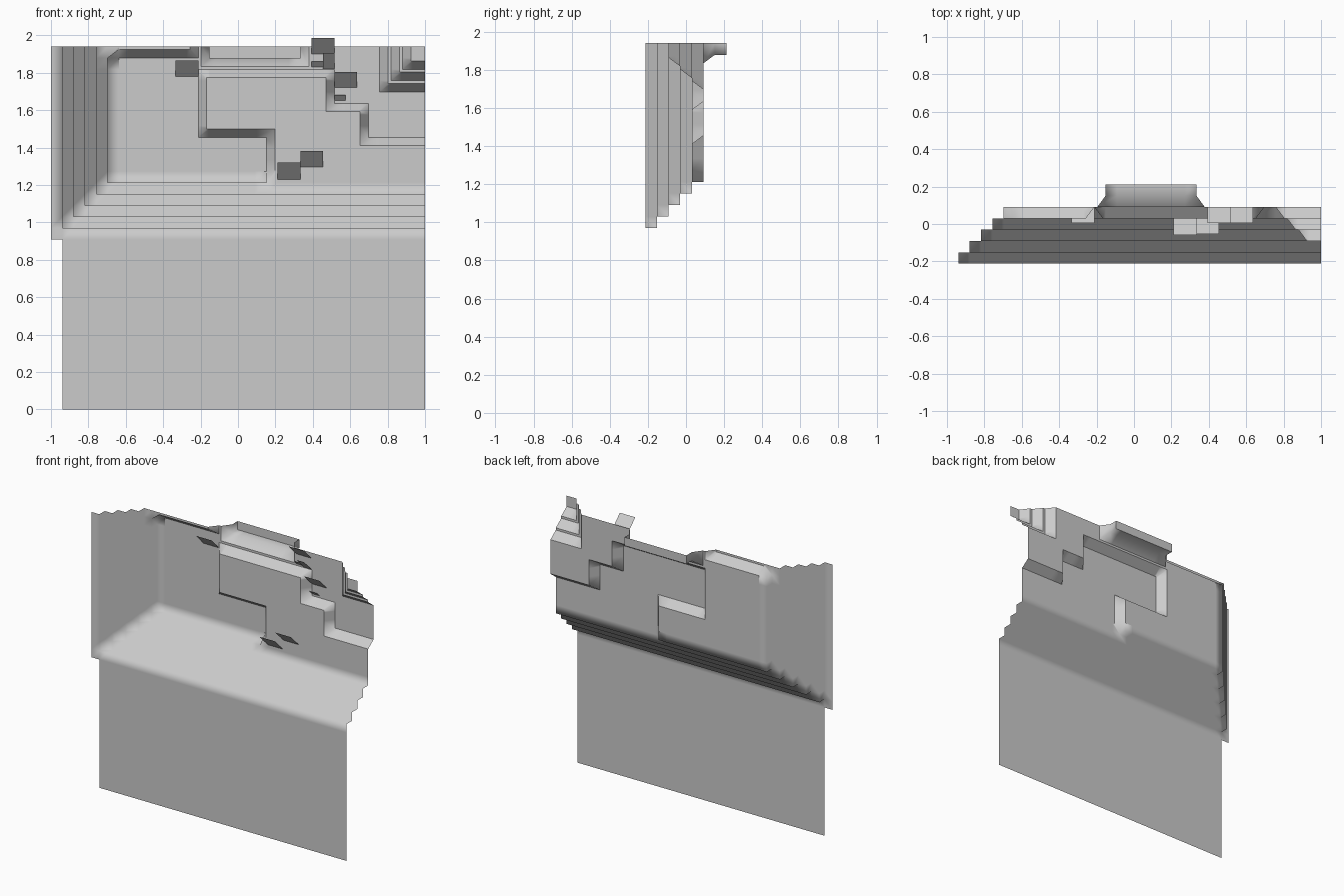
import bpy, bmesh

if "Cube" in bpy.data.objects:
    bpy.data.objects.remove(bpy.data.objects["Cube"])

C = 2 / 33                      # size of one relief cell
NX, NZ = 33, 32
BEVEL = 0.045                   # how far cliff edges lean back

stone = bpy.data.materials.new("stone grey")
stone.diffuse_color = (0.6, 0.6, 0.6, 1)
stone.use_nodes = True
stone.node_tree.nodes["Principled BSDF"].inputs["Base Color"].default_value = stone.diffuse_color


def level(i, j):
    """Depth step of a cell: 0 is nearest the front, 7 is furthest back."""
    i, j = min(max(i, 0), NX - 1), min(max(j, 0), NZ - 1)
    d = max(0, min(i, j - 15, 5))                       # stairs at left and bottom
    plateau = ((13 <= i < 25 and 24 <= j < 30) or (19 <= i and 20 <= j < 24)
               or (25 <= i < 28 and 24 <= j < 27))
    if plateau or (5 <= i < 13 and j == 31):            # raised plateau, top left ledge
        d = min(d, 4)
    for k in range(3):                                  # stepped overhang, top right
        if i >= 29 + k and j >= 28 + k:
            d = min(d, 4 - k)
    if 14 <= i < 22 and j == 31:                        # niche in the top edge
        d = 7
    return d


def sign(v):
    return (v > 0) - (v < 0)


bm = bmesh.new()
cache = {}


def vert(i, j, d):
    """Grid corner at a depth; cliff tops lean away from the deeper cells."""
    if (i, j, d) not in cache:
        sx = sz = 0
        if i >= 6 and j >= 21:
            around = [(a, b, level(i + (a - 1) // 2, j + (b - 1) // 2))
                      for a in (-1, 1) for b in (-1, 1)]
            if any(l == d for _, _, l in around):
                sx = -sign(sum(a for a, _, l in around if l > d))
                sz = -sign(sum(b for _, b, l in around if l > d))
        x = -1 + i * C + sx * BEVEL * (i < NX)
        z = j * C + sz * BEVEL * (j < NZ)
        cache[i, j, d] = bm.verts.new((x, (d - 3.5) * C, z))
    return cache[i, j, d]


def quad(smooth, *corners):
    f = bm.faces.new([vert(*c) for c in corners])
    f.smooth = smooth


def exists(i, j):
    return 0 <= i < NX and 0 <= j < NZ and not (i == 0 and j < 15)


for i in range(NX):
    for j in range(NZ):
        if not exists(i, j):
            continue
        b = level(i, j)
        # front face of the cell
        stair = 15 <= j <= 20 or (i <= 5 and j >= 15)
        quad(stair, (i, j, b), (i + 1, j, b), (i + 1, j + 1, b), (i, j + 1, b))
        # treads to the cell below
        if exists(i, j - 1):
            a = level(i, j - 1)
            for k in range(min(a, b), max(a, b)):
                p, q = (k + 1, k) if b > a else (k, k + 1)
                quad(True, (i + 1, j, p), (i, j, p), (i, j, q), (i + 1, j, q))
        # side walls to the cell on the left
        if exists(i - 1, j):
            a = level(i - 1, j)
            for k in range(min(a, b), max(a, b)):
                p, q = (k + 1, k) if b > a else (k, k + 1)
                quad(True, (i, j, p), (i, j + 1, p), (i, j + 1, q), (i, j, q))


def finish(name, mesh_bm):
    me = bpy.data.meshes.new(name)
    mesh_bm.to_mesh(me)
    mesh_bm.free()
    me.materials.append(stone)
    ob = bpy.data.objects.new(name, me)
    bpy.context.collection.objects.link(ob)
    return ob


finish("cliff_wall", bm)


# small tilted plates leaning out of the wall: x0, x1, base z, top z, base y
def plate(n, x0, x1, z0, z1, y):
    pb = bmesh.new()
    t = y - (z1 - z0)
    pb.faces.new([pb.verts.new(p) for p in
                  ((x0, y, z0), (x1, y, z0), (x1, t, z1), (x0, t, z1))])
    finish(f"leaning_plate_{n}", pb)


BACK, MID = 1.5 * C, 0.5 * C
plates = [
    (-0.335, -0.212, 1.78, 1.865, BACK),
    (0.394, 0.515, 1.90, 1.985, BACK),
    (0.515, 0.636, 1.72, 1.805, BACK),
    (0.212, 0.333, 1.23, 1.32, MID),
    (0.333, 0.455, 1.295, 1.38, MID),
    (0.455, 0.515, 1.82, 1.905, BACK),
    (0.394, 0.455, 1.83, 1.86, BACK),
    (0.515, 0.576, 1.65, 1.68, BACK),
]
for n, p in enumerate(plates):
    plate(n + 1, *p)
